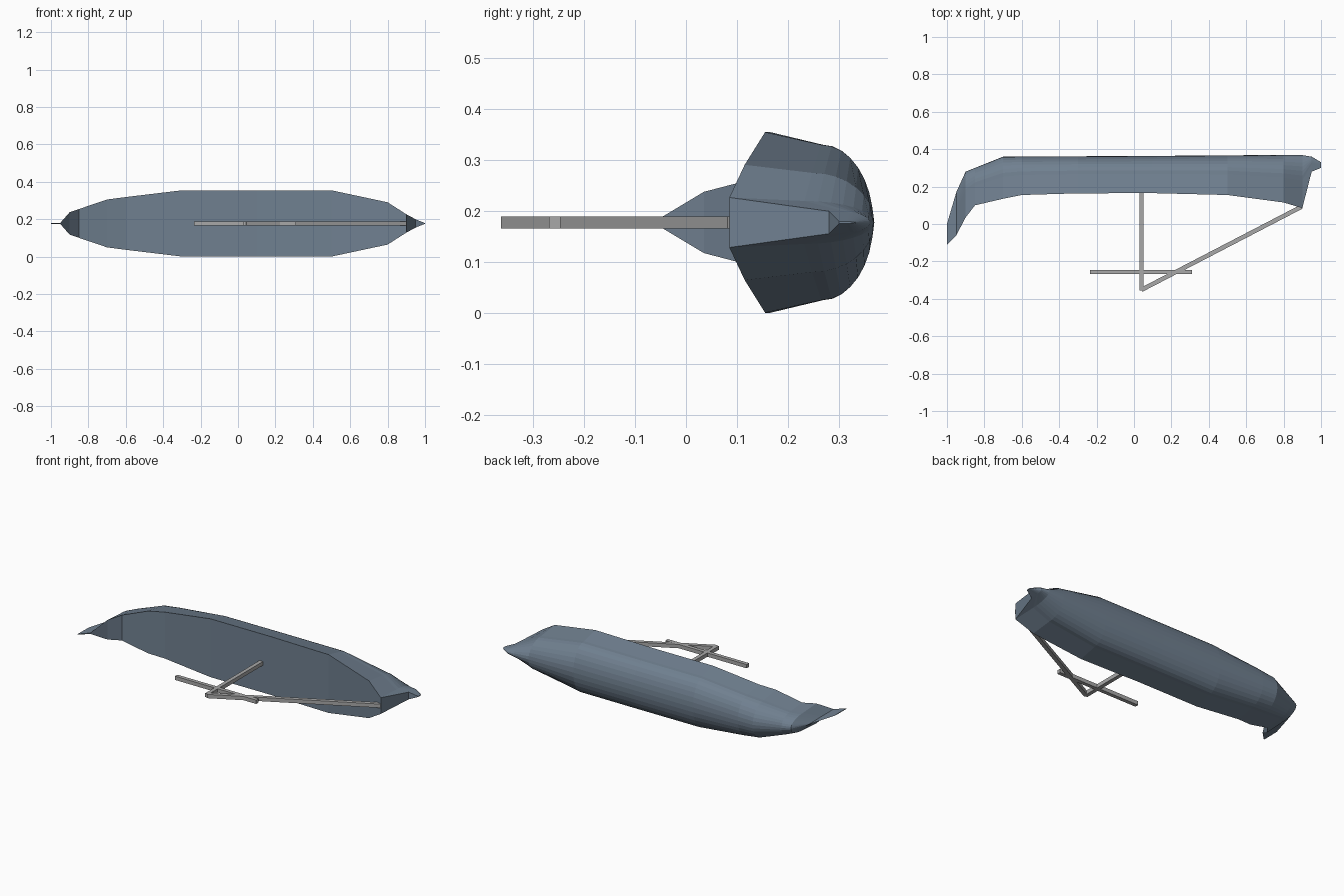
import bpy
import bmesh
import math
from mathutils import Vector

cube = bpy.data.objects.get("Cube")
if cube:
    bpy.data.objects.remove(cube, do_unlink=True)

MID = 0.177  # height of the centre plane


def material(name, rgb):
    mat = bpy.data.materials.new(name)
    mat.use_nodes = True
    colour = (*rgb, 1)
    mat.diffuse_color = colour
    mat.node_tree.nodes["Principled BSDF"].inputs["Base Color"].default_value = colour
    return mat


def finish(name, bm, mat):
    bmesh.ops.recalc_face_normals(bm, faces=bm.faces)
    mesh = bpy.data.meshes.new(name)
    bm.to_mesh(mesh)
    bm.free()
    mesh.materials.append(mat)
    obj = bpy.data.objects.new(name, mesh)
    bpy.context.collection.objects.link(obj)
    return obj


slate = material("slate_blue_grey", (0.162, 0.216, 0.279))
grey = material("light_grey", (0.397, 0.397, 0.397))

# Hull stations: x, deck y, half width, keel y
STATIONS = [
    (-1.0, -0.11, 0.002, 0.0),
    (-0.95, -0.06, 0.003, 0.17),
    (-0.9, 0.035, 0.06, 0.28),
    (-0.85, 0.1, 0.077, 0.3),
    (-0.7, 0.135, 0.128, 0.36),
    (-0.6, 0.155, 0.141, 0.361),
    (-0.3, 0.164, 0.177, 0.362),
    (0.1, 0.165, 0.177, 0.364),
    (0.5, 0.155, 0.177, 0.367),
    (0.8, 0.115, 0.113, 0.369),
    (0.9, 0.085, 0.049, 0.368),
    (0.95, 0.28, 0.022, 0.36),
    (1.0, 0.3, 0.002, 0.33),
]

# Half section as depth and width fractions: flared side, then a round bilge
half = [(0, 1)]
for i in range(9):
    a = math.radians(90 * i / 8)
    half.append((0.52 + 0.48 * math.sin(a), 0.86 * math.cos(a)))
section = half + [(d, -w) for d, w in reversed(half[:-1])]

# Hull and flat deck
bm = bmesh.new()
rings = []
for x, deck, width, keel in STATIONS:
    rings.append([bm.verts.new((x, deck + d * (keel - deck), MID + w * width))
                  for d, w in section])
n = len(section)
for a, b in zip(rings, rings[1:]):
    for i in range(n):
        j = (i + 1) % n
        bm.faces.new((a[i], a[j], b[j], b[i]))
bm.faces.new(rings[0])
bm.faces.new(rings[-1])
finish("hull", bm, slate)


# Square frame bars lying in the centre plane
def bar(name, start, end, size=0.023):
    start, end = Vector((*start, MID)), Vector((*end, MID))
    span = end - start
    bm = bmesh.new()
    bmesh.ops.create_cube(bm, size=1)
    bmesh.ops.scale(bm, vec=(span.length, size, size), verts=bm.verts)
    obj = finish(name, bm, grey)
    obj.location = (start + end) / 2
    obj.rotation_euler.z = math.atan2(span.y, span.x)


bar("mast", (0.04, 0.17), (0.04, -0.355))
bar("boom", (0.04, -0.352), (0.895, 0.092))
bar("cross_bar", (-0.235, -0.257), (0.31, -0.257))
